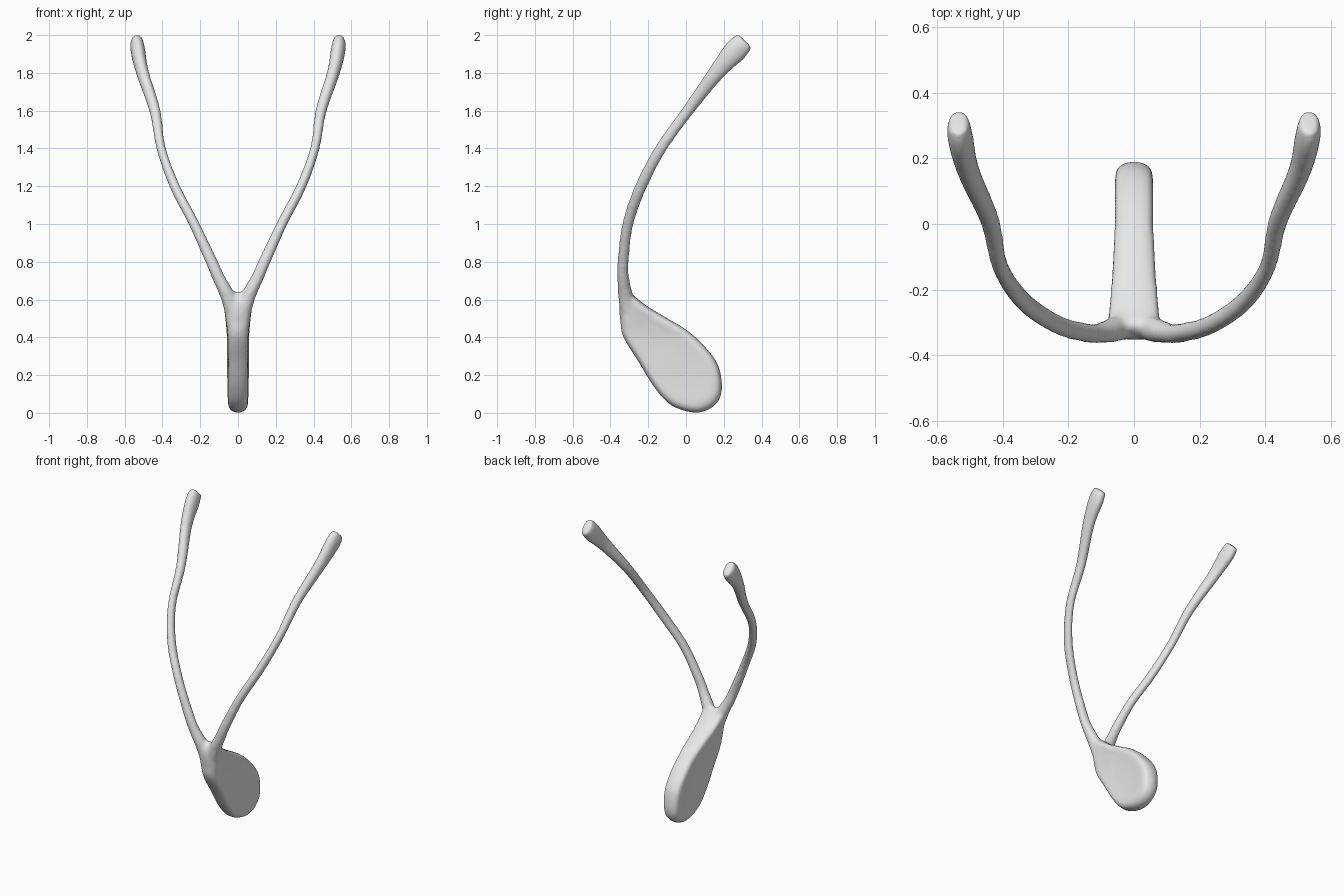
import bpy, bmesh, math
from mathutils import Vector

cube = bpy.data.objects.get("Cube")
if cube:
    bpy.data.objects.remove(cube, do_unlink=True)


def spline(points, steps, closed=False):
    """Smooth curve through the points, in any number of dimensions."""
    n = len(points)
    pick = (lambda i: points[i % n]) if closed else (lambda i: points[max(0, min(n - 1, i))])
    out = []
    for i in range(n if closed else n - 1):
        p, q, r, s = (pick(i + k) for k in (-1, 0, 1, 2))
        for j in range(steps):
            t = j / steps
            out.append([0.5 * (2 * b + (c - a) * t + (2 * a - 5 * b + 4 * c - d) * t * t
                               + (3 * b - a - 3 * c + d) * t ** 3)
                        for a, b, c, d in zip(p, q, r, s)])
    if not closed:
        out.append(list(points[-1]))
    return out


def loft(bm, rings):
    """Closed skin through rings of equal length."""
    loops = [[bm.verts.new(co) for co in ring] for ring in rings]
    n = len(loops[0])
    for lo, hi in zip(loops, loops[1:]):
        for i in range(n):
            bm.faces.new((lo[i], lo[(i + 1) % n], hi[(i + 1) % n], hi[i]))
    bm.faces.new(loops[0][::-1])
    bm.faces.new(loops[-1])


def add_arm(bm, stations, side, sides=20):
    path = spline(stations, 5)
    rings = []
    for i, (x, y, z, a, b) in enumerate(path):
        ahead, behind = path[min(i + 1, len(path) - 1)], path[max(i - 1, 0)]
        t = (Vector(ahead[:3]) - Vector(behind[:3])).normalized()
        u = (Vector((1, 0, 0)) - t * t.x).normalized()
        v = t.cross(u)
        ring = []
        for k in range(sides):
            ang = math.tau * k / sides
            p = Vector((x, y, z)) + u * math.cos(ang) * (a + grow) + v * math.sin(ang) * (b + grow)
            ring.append((p.x * side, p.y, p.z))
        rings.append(ring)
    loft(bm, rings)


def add_blade(bm, outline):
    edge = spline(outline, 4, closed=True)
    cy, cz = -0.05, 0.27
    # (share of half thickness, share of outline): round rim, dished sides
    half = [(0, 1.01), (0.45, 0.995), (0.8, 0.955), (0.98, 0.88), (1, 0.8), (0.95, 0.6), (0.9, 0.3)]
    profile = [(-w, s) for w, s in half[:0:-1]] + half
    rings = []
    for w, s in profile:
        ring = []
        for y, z in edge:
            py, pz = cy + (y - cy) * s, cz + (z - cz) * s
            across = (py - cy) * 0.66 + (pz - cz) * 0.75
            thick = 0.056 + 0.03 * across + 0.12 * max(0, pz - 0.42)
            ring.append((w * thick, py, pz))
        rings.append(ring)
    loft(bm, rings)


grow = 0.003

# Arm centre line with half widths across and along: x, y, z, a, b
arm = [
    (0.0, -0.285, 0.42, 0.03, 0.035),
    (0.03, -0.305, 0.54, 0.038, 0.04),
    (0.055, -0.32, 0.62, 0.036, 0.037),
    (0.1, -0.332, 0.71, 0.031, 0.029),
    (0.14, -0.333, 0.8, 0.029, 0.027),
    (0.232, -0.308, 1.0, 0.025, 0.027),
    (0.335, -0.238, 1.2, 0.024, 0.029),
    (0.407, -0.133, 1.4, 0.022, 0.028),
    (0.44, 0.01, 1.6, 0.027, 0.029),
    (0.505, 0.16, 1.8, 0.031, 0.042),
    (0.53, 0.262, 1.918, 0.036, 0.06),
    (0.536, 0.312, 1.97, 0.03, 0.05),
]

# Blade outline seen from the side: y, z
blade = [
    (-0.33, 0.4), (-0.25, 0.27), (-0.17, 0.14), (-0.09, 0.05), (0, 0.01), (0.08, 0.005),
    (0.15, 0.04), (0.185, 0.1), (0.185, 0.19), (0.16, 0.27), (0.09, 0.36), (0, 0.44),
    (-0.1, 0.5), (-0.2, 0.56), (-0.26, 0.605), (-0.31, 0.64), (-0.35, 0.58), (-0.345, 0.48),
]

bm = bmesh.new()
for side in (1, -1):
    add_arm(bm, arm, side)
add_blade(bm, blade)
bmesh.ops.recalc_face_normals(bm, faces=bm.faces[:])
mesh = bpy.data.meshes.new("forked_bone")
bm.to_mesh(mesh)
bm.free()
bone = bpy.data.objects.new("forked_bone", mesh)
bpy.context.collection.objects.link(bone)

# Plain grey
grey = bpy.data.materials.new("light_grey")
grey.use_nodes = True
colour = (0.8, 0.8, 0.8, 1)
grey.diffuse_color = colour
grey.node_tree.nodes["Principled BSDF"].inputs["Base Color"].default_value = colour
mesh.materials.append(grey)

# Fuse the arms and blade into one skin and soften the joins
fuse = bone.modifiers.new("fuse", 'REMESH')
fuse.mode = 'VOXEL'
fuse.voxel_size = 0.01
fuse.use_smooth_shade = True
soften = bone.modifiers.new("soften", 'SMOOTH')
soften.factor = 0.5
soften.iterations = 12
